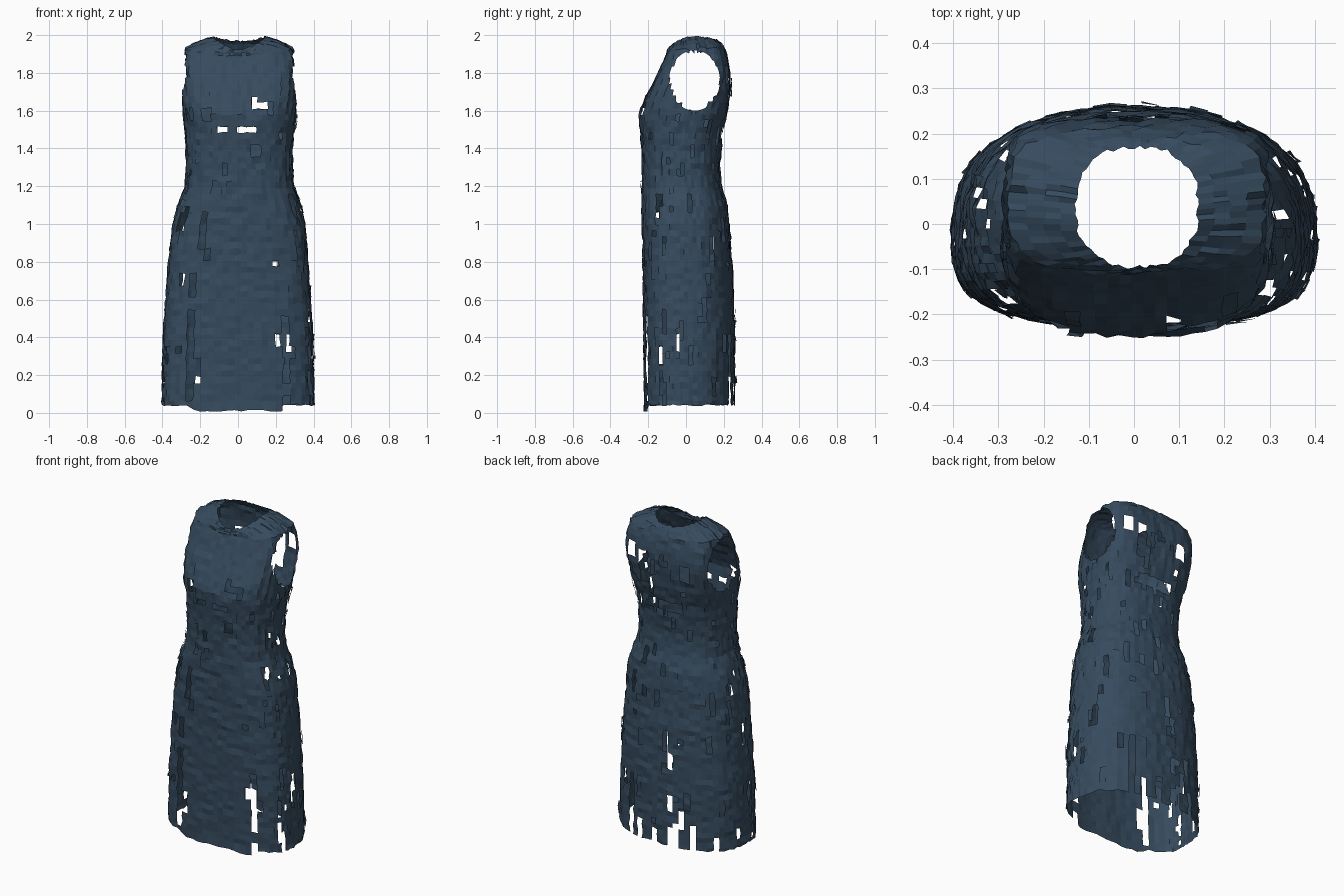
import bpy, bmesh, math, random
from mathutils import Vector

if "Cube" in bpy.data.objects:
    bpy.data.objects.remove(bpy.data.objects["Cube"])

random.seed(7)
COLS, ROWS, CAP = 72, 58, 6

# Body profile: height, half width, front y, back y, widest y, front and back squareness
BODY = [(0.03, .403, -.220, .258, -.025, 3.1, 2.4), (0.40, .396, -.224, .257, -.025, 3.1, 2.4),
        (0.60, .383, -.226, .252, -.025, 3.0, 2.4), (0.80, .369, -.228, .243, -.022, 2.9, 2.4),
        (1.00, .350, -.230, .227, -.020, 2.8, 2.4), (1.10, .323, -.230, .217, -.020, 2.7, 2.4),
        (1.20, .287, -.230, .187, -.020, 2.6, 2.4), (1.30, .281, -.230, .178, -.020, 2.6, 2.4),
        (1.40, .282, -.235, .185, -.020, 2.6, 2.4), (1.50, .288, -.243, .196, -.015, 2.7, 2.6),
        (1.57, .298, -.250, .212, 0, 2.8, 2.9), (1.63, .300, -.232, .222, .01, 3.2, 3.2),
        (1.70, .300, -.195, .232, .02, 3.8, 3.8), (1.80, .300, -.146, .232, .042, 4.2, 4.2),
        (1.87, .295, -.115, .220, .052, 4.2, 4.2)]
# Shoulder rings up to the neckline:
# half width, front y, back y, side z, front z, back z, squareness
SHOULDER = [(.295, -.115, .220, 1.87, 1.87, 1.87, 4.2), (.282, -.104, .208, 1.935, 1.89, 1.92, 3.6),
            (.205, -.100, .190, 1.972, 1.91, 1.95, 3), (.135, -.095, .170, 1.992, 1.925, 1.97, 2.4)]


def sample(table, t):
    """Linear blend of table rows at a fractional row number."""
    i = min(int(t), len(table) - 2)
    f = t - i
    return [a + (b - a) * f for a, b in zip(table[i], table[i + 1])]


def body_at(z):
    for i in range(len(BODY) - 1):
        if z <= BODY[i + 1][0] + 1e-6:
            return sample(BODY, i + (z - BODY[i][0]) / (BODY[i + 1][0] - BODY[i][0]))
    return list(BODY[-1])


def ring(w, yf, yb, yc, zs, zf, zb, nf, nb):
    """Rounded oval cross-section with separate side, front and back shapes."""
    pts = []
    for k in range(COLS):
        a = 2 * math.pi * (k + .5) / COLS
        c, s = math.cos(a), math.sin(a)
        n = nb if s > 0 else nf
        q = (abs(c) ** n + abs(s) ** n) ** (-1 / n)
        y = yc + (yb - yc if s > 0 else yc - yf) * s * q
        z = zs * c * c + (zb if s > 0 else zf) * s * s
        shift = .007 * min(max((z - .8) / .3, 0), 1)
        pts.append(Vector((w * c * q + shift, y, z)))
    return pts


rings = []
for r in range(ROWS):
    z = 0.03 + 1.84 * r / (ROWS - 1)
    _, w, yf, yb, yc, nf, nb = body_at(z)
    rings.append(ring(w, yf, yb, yc, z, z, z, nf, nb))
for r in range(1, CAP + 1):
    w, yf, yb, zs, zf, zb, n = sample(SHOULDER, 3 * r / CAP)
    rings.append(ring(w, yf, yb, (yf + yb) / 2, zs, zf, zb, n, n))

# Wrinkled cloth grid
bm = bmesh.new()
grid = []
for r, pts in enumerate(rings):
    row = []
    for p in pts:
        out = Vector((p.x, p.y, 0)).normalized()
        p = p + out * random.uniform(-.005, .006)
        p.z += random.uniform(-.005, .005)
        if r == 0:      # hem hangs lowest at the front
            p.z = (.012 if p.y < -.2 else .042) + random.uniform(-.006, .006)
        row.append(bm.verts.new(p))
    grid.append(row)
cell = {}
for r in range(len(grid) - 1):
    for k in range(COLS):
        j = (k + 1) % COLS
        cell[r, k] = bm.faces.new((grid[r][k], grid[r][j], grid[r + 1][j], grid[r + 1][k]))

gone = set()

# Armholes
AY, AZ, RY, RZ = .045, 1.76, .135, .16


def arm_dist(p):
    return math.hypot((p.y - AY) / RY, (p.z - AZ) / RZ)


for key, f in cell.items():
    c = f.calc_center_median()
    if abs(c.x) > .17 and arm_dist(c) < 1:
        gone.add(key)

# Larger tears: x, z, half width, half height, side (-1 front, 1 back)
TEARS = [(.12, 1.64, .035, .02, -1), (.12, 1.64, .04, .025, 1), (-.08, 1.49, .035, .02, -1),
         (.04, 1.49, .05, .02, -1), (0, 1.49, .11, .025, 1), (-.17, .84, .015, .03, -1),
         (-.25, .30, .015, .25, -1), (.25, .35, .015, .18, -1), (-.18, .95, .015, .11, -1),
         (.24, .05, .02, .05, -1), (.20, .20, .015, .23, 1), (-.10, .10, .015, .10, 1),
         (.14, 1.73, .03, .06, 1), (-.16, 1.72, .03, .05, 1), (.22, 1.78, .03, .05, 1),
         (0, 1.76, .03, .03, 1), (-.07, 1.3, .02, .03, -1), (.1, 1.38, .025, .025, -1)]
for key, f in cell.items():
    c = f.calc_center_median()
    for x, z, hw, hh, side in TEARS:
        if abs(c.x - x) < hw and abs(c.z - z) < hh and (c.y - .02) * side > 0:
            gone.add(key)

# Small scattered holes and hem slits, leaving the front panel whole
for i in range(100):
    r, k = random.randrange(0, ROWS - 4), random.randrange(COLS)
    c = cell[r, k].calc_center_median()
    if abs(c.x) < .19 and c.y < 0 and c.z < 1.1 or c.z > 1.62 and c.y < 0:
        continue
    for d in range(random.randint(1, 4 if c.z < 1.1 else 2)):
        gone.add((r + d, k))
for k in random.sample(range(COLS), 6):
    if cell[0, k].calc_center_median().y > -.18:
        for r in range(random.randint(2, 5)):
            gone.add((r, k))

# Loose overlapping scraps lying just outside the cloth
for i in range(90):
    r, k = random.randrange(2, ROWS - 4), random.randrange(COLS)
    lift = random.uniform(.005, .009)
    for d in range(random.randint(1, 3)):
        f = cell[r + d, k]
        if (r + d, k) in gone:
            continue
        c = f.calc_center_median()
        if abs(c.x) < .19 and c.y < 0 and c.z < 1.0:
            continue
        out = Vector((c.x, c.y, 0)).normalized() * lift
        bm.faces.new([bm.verts.new(v.co + out + (v.co - c) * .15) for v in f.verts])

bmesh.ops.delete(bm, geom=[cell[key] for key in gone], context='FACES')

# Smooth the armhole rims onto clean ovals
for v in bm.verts:
    if v.is_boundary and abs(v.co.x) > .2 and len(v.link_faces) > 1:
        d = arm_dist(v.co)
        if .8 < d < 1.18:
            v.co.y = AY + (v.co.y - AY) / d
            v.co.z = AZ + (v.co.z - AZ) / d

mesh = bpy.data.meshes.new("dress")
bm.to_mesh(mesh)
bm.free()
dress = bpy.data.objects.new("dress", mesh)
bpy.context.collection.objects.link(dress)

cloth = bpy.data.materials.new("slate blue cloth")
cloth.diffuse_color = (.037, .070, .112, 1)
cloth.use_nodes = True
cloth.node_tree.nodes["Principled BSDF"].inputs["Base Color"].default_value = cloth.diffuse_color
mesh.materials.append(cloth)
